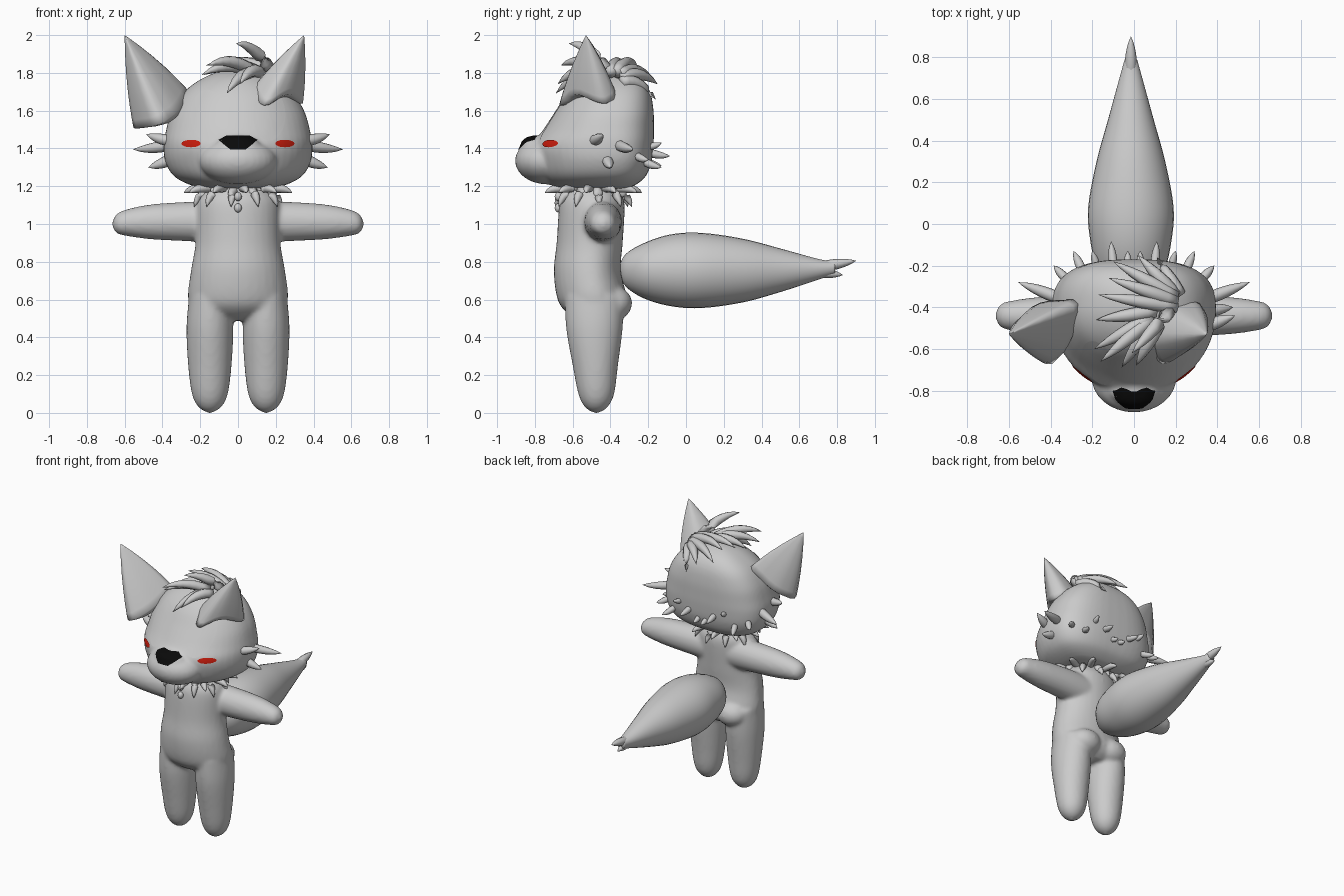
import bpy, bmesh, math
from mathutils import Vector
from mathutils.bvhtree import BVHTree

old = bpy.data.objects.get("Cube")
if old:
    bpy.data.objects.remove(old)


def material(name, rgb):
    m = bpy.data.materials.new(name)
    m.use_nodes = True
    m.diffuse_color = (*rgb, 1)
    m.node_tree.nodes["Principled BSDF"].inputs["Base Color"].default_value = (*rgb, 1)
    return m


FUR = material("grey fur", (0.6, 0.6, 0.6))
BLACK = material("nose black", (0.003, 0.003, 0.003))
RED = material("blush red", (0.6, 0.012, 0.004))


def finish(name, bm, mat, voxel=0, smooth=6):
    bmesh.ops.recalc_face_normals(bm, faces=bm.faces)
    me = bpy.data.meshes.new(name)
    bm.to_mesh(me)
    bm.free()
    me.materials.append(mat)
    for p in me.polygons:
        p.use_smooth = True
    ob = bpy.data.objects.new(name, me)
    bpy.context.collection.objects.link(ob)
    if voxel:  # melt overlapping volumes into one soft skin
        r = ob.modifiers.new("Blend", "REMESH")
        r.mode, r.voxel_size, r.use_smooth_shade = "VOXEL", voxel, True
        s = ob.modifiers.new("Soften", "SMOOTH")
        s.factor, s.iterations = 0.5, smooth
    return ob


def skin(bm, loops):
    rows = [[bm.verts.new(p) for p in loop] for loop in loops]
    n = len(rows[0])
    for a, b in zip(rows, rows[1:]):
        for i in range(n):
            j = (i + 1) % n
            bm.faces.new((a[i], a[j], b[j], b[i]))
    bm.faces.new(rows[0][::-1])
    bm.faces.new(rows[-1])


def curve(keys, steps=5):
    """Catmull-Rom interpolation of tuples."""
    ks = [Vector(k) for k in keys]
    ks = [ks[0]] + ks + [ks[-1]]
    out = []
    for a, b, c, d in zip(ks, ks[1:], ks[2:], ks[3:]):
        for s in range(steps):
            t = s / steps
            out.append(b + (c - a) * (t / 2) + (a * 2 - b * 5 + c * 4 - d) * (t * t / 2)
                       + (b * 3 - a - c * 3 + d) * (t ** 3 / 2))
    return out + [ks[-1]]


def loft(bm, keys, place, n=32, back_power=2):
    """Each key is (position, half width, low edge, high edge, middle)."""
    loops = []
    for h, w, lo, hi, mid in curve(keys):
        loop = []
        for i in range(n):
            a = 2 * math.pi * i / n
            c, s = math.cos(a), math.sin(a)
            e = 2 / back_power if s > 0 else 1
            x = math.copysign(abs(c) ** e, c) * max(w, 0.002)
            r = (hi - mid) if s > 0 else (mid - lo)
            loop.append(place(x, mid + math.copysign(abs(s) ** e, s) * max(r, 0.002), h))
        loops.append(loop)
    skin(bm, loops)


def ball(bm, centre, radii):
    made = bmesh.ops.create_uvsphere(bm, u_segments=32, v_segments=20, radius=1)
    for v in made["verts"]:
        v.co = Vector(c + r * k for c, r, k in zip(centre, radii, v.co))


def spike(bm, base, tip, radius, lift=(0, 0, 0)):
    """Curved tapering lock of fur."""
    a, c = Vector(base), Vector(tip)
    b = (a + c) / 2 + Vector(lift)
    loops = []
    for k in range(8):
        t = k / 7
        p = a * (1 - t) ** 2 + b * 2 * t * (1 - t) + c * t * t
        d = ((b - a) * (1 - t) + (c - b) * t).normalized()
        u = d.orthogonal().normalized()
        v = d.cross(u)
        r = radius * (0.75 + 1.2 * t) * (1 - t) ** 0.9 + 0.0006
        loops.append([p + (u * math.cos(q) + v * math.sin(q)) * r
                      for q in (math.pi * i / 4 for i in range(8))])
    skin(bm, loops)


# Body: torso, seat, legs and arms blended together
bm = bmesh.new()
loft(bm, [(0.49, 0.12, -0.56, -0.38, -0.47), (0.53, 0.22, -0.63, -0.33, -0.47),
          (0.6, 0.265, -0.68, -0.31, -0.48), (0.75, 0.25, -0.70, -0.345, -0.5),
          (0.9, 0.225, -0.685, -0.335, -0.5), (1.1, 0.22, -0.67, -0.325, -0.49),
          (1.17, 0.18, -0.64, -0.35, -0.49), (1.23, 0.13, -0.6, -0.38, -0.49)],
     lambda x, y, z: (x, y, z))
for s in (-1, 1):
    loft(bm, [(0, 0.01, -0.49, -0.46, -0.475), (0.03, 0.06, -0.535, -0.415, -0.475),
              (0.1, 0.095, -0.57, -0.38, -0.475), (0.25, 0.115, -0.6, -0.36, -0.475),
              (0.45, 0.124, -0.635, -0.335, -0.48), (0.62, 0.11, -0.64, -0.33, -0.48)],
         lambda x, y, z: (s * 0.149 + x, y, z))
    ball(bm, (s * 0.11, -0.385, 0.58), (0.115, 0.1, 0.09))
    loft(bm, [(0.1, 0.1, 0.9, 1.12, 1.01), (0.25, 0.1, 0.908, 1.118, 1.012),
              (0.45, 0.09, 0.918, 1.105, 1.01), (0.58, 0.073, 0.935, 1.08, 1.005),
              (0.64, 0.055, 0.95, 1.055, 1.0), (0.665, 0.012, 0.985, 1.015, 1.0)],
         lambda y, z, x: (s * x, y - 0.44, z))
finish("body", bm, FUR, 0.013)

# Tail with a forked tip
bm = bmesh.new()
loft(bm, [(-0.355, 0.01, 0.75, 0.77, 0.76), (-0.32, 0.08, 0.67, 0.84, 0.76),
          (-0.22, 0.16, 0.605, 0.9, 0.76), (-0.08, 0.195, 0.565, 0.945, 0.76),
          (0.08, 0.205, 0.555, 0.953, 0.76), (0.3, 0.165, 0.585, 0.922, 0.76),
          (0.5, 0.11, 0.64, 0.87, 0.76), (0.7, 0.055, 0.705, 0.815, 0.765),
          (0.79, 0.03, 0.735, 0.8, 0.77)],
     lambda x, z, y: (x - 0.015, y, z))
spike(bm, (-0.015, 0.72, 0.775), (-0.015, 0.9, 0.805), 0.035)
spike(bm, (-0.015, 0.7, 0.745), (-0.015, 0.83, 0.73), 0.032)
finish("tail", bm, FUR)

# Head and muzzle
bm = bmesh.new()
loft(bm, [(1.185, 0.1, -0.58, -0.34, -0.42), (1.2, 0.23, -0.7, -0.28, -0.42),
          (1.25, 0.335, -0.77, -0.215, -0.42), (1.33, 0.385, -0.8, -0.182, -0.42),
          (1.42, 0.394, -0.81, -0.172, -0.42), (1.5, 0.38, -0.755, -0.17, -0.42),
          (1.6, 0.35, -0.69, -0.172, -0.41), (1.7, 0.285, -0.625, -0.19, -0.4),
          (1.77, 0.19, -0.55, -0.235, -0.39), (1.81, 0.09, -0.46, -0.31, -0.38),
          (1.82, 0.01, -0.39, -0.37, -0.38)],
     lambda x, y, z: (x, y, z), 48, 2.8)
ball(bm, (0, -0.735, 1.335), (0.205, 0.17, 0.125))
ball(bm, (0, -0.795, 1.415), (0.12, 0.078, 0.05))
head = finish("head", bm, FUR, 0.012, 5)
bpy.context.view_layer.update()
tree = BVHTree.FromObject(head, bpy.context.evaluated_depsgraph_get())


def plate(name, outline, mat, lift):
    """Thin patch laid over the face, following its curve."""
    bm = bmesh.new()
    mid = sum((Vector(p) for p in outline), Vector((0, 0))) / len(outline)
    loops = []
    for k in (0.02, 0.25, 0.5, 0.75, 1):
        loop = []
        for p in outline:
            q = mid + (Vector(p) - mid) * k
            hit, normal, _, _ = tree.ray_cast(Vector((q.x, -2, q.y)), Vector((0, 1, 0)))
            loop.append(hit + normal * lift)
        loops.append(loop)
    skin(bm, loops)
    bm.faces.ensure_lookup_table()
    bmesh.ops.delete(bm, geom=[bm.faces[-1]], context="FACES_ONLY")
    ob = finish(name, bm, mat)
    if ob.data.polygons[0].normal.y > 0:
        ob.data.flip_normals()


def ellipse(x, z, rx, rz, n=32):
    return [(x + rx * math.cos(2 * math.pi * i / n), z + rz * math.sin(2 * math.pi * i / n))
            for i in range(n)]


# Eyes, blush marks and nose
for s, side in ((1, "left"), (-1, "right")):
    plate(side + "_eye", ellipse(s * 0.165, 1.575, 0.085, 0.135), FUR, 0.002)
    plate(side + "_blush", ellipse(s * 0.245, 1.425, 0.05, 0.019), RED, 0.005)
corners = [(-0.06, 1.464), (0.06, 1.464), (0.1, 1.442), (0.04, 1.392), (-0.04, 1.392), (-0.1, 1.442)]
nose = [Vector(a).lerp(Vector(b), t / 5) for a, b in zip(corners, corners[1:] + corners[:1])
        for t in range(5)]
plate("nose", nose, BLACK, 0.005)


def ear(name, tip, base, sink):
    """Pointed ear with a rounded base loop and a domed underside."""
    tip, pts = Vector(tip), [Vector(p) for p in base]
    n = len(pts)
    ring = []
    for i in range(n):
        a, b, c = pts[i - 1], pts[i], pts[(i + 1) % n]
        for t in (0, 0.25, 0.5, 0.75):
            p, q = (a + b) / 2, (b + c) / 2
            ctrl = b + (b - (p + q) / 2) * 0.35
            ring.append(p * (1 - t) ** 2 + ctrl * 2 * t * (1 - t) + q * t * t)
    mid = sum(ring, Vector()) / len(ring)
    bm = bmesh.new()
    loops = [[mid + Vector(sink) * (1 - k * k) + (p - mid) * k for p in ring]
             for k in (0.05, 0.5, 0.85)]
    for t in (0, 0.1, 0.25, 0.4, 0.6, 0.8, 0.92, 0.995):
        size = 1 - t + 0.3 * t * (1 - t)
        loops.append([mid.lerp(tip, t) + (p - mid) * size for p in ring])
    skin(bm, loops)
    finish(name, bm, FUR)


ear("right_ear", (-0.6, -0.53, 2.0),
    [(-0.24, -0.36, 1.73), (-0.31, -0.59, 1.6), (-0.42, -0.7, 1.52), (-0.575, -0.48, 1.5),
     (-0.46, -0.37, 1.58)], (0.05, 0, -0.03))
ear("left_ear", (0.35, -0.53, 2.0),
    [(0.07, -0.56, 1.73), (0.13, -0.69, 1.61), (0.27, -0.6, 1.7), (0.355, -0.44, 1.63),
     (0.3, -0.36, 1.67), (0.16, -0.4, 1.76)], (-0.02, 0.05, -0.03))

# Swept hair tuft: base, tip
bm = bmesh.new()
for base, tip in [((0.17, -0.42, 1.82), (-0.01, -0.62, 1.955)), ((0.2, -0.4, 1.8), (-0.17, -0.34, 1.84)),
                  ((0.2, -0.37, 1.8), (-0.12, -0.26, 1.84)), ((0.2, -0.35, 1.79), (-0.1, -0.18, 1.77)),
                  ((0.2, -0.34, 1.77), (0.02, -0.15, 1.74)), ((0.22, -0.34, 1.75), (0.11, -0.16, 1.66)),
                  ((0.08, -0.45, 1.81), (-0.19, -0.6, 1.79)), ((0.08, -0.46, 1.81), (-0.16, -0.66, 1.84)),
                  ((0.09, -0.47, 1.8), (-0.06, -0.69, 1.69)), ((0.12, -0.48, 1.8), (0.01, -0.68, 1.74)),
                  ((0.1, -0.42, 1.81), (-0.18, -0.46, 1.79))]:
    spike(bm, base, tip, 0.04, (0, 0, 0.07))
finish("hair_tuft", bm, FUR)

# Cheek and nape fur
bm = bmesh.new()
for s in (-1, 1):
    for base, tip, r in [((0.35, -0.49, 1.44), (0.485, -0.44, 1.475), 0.036),
                         ((0.35, -0.36, 1.42), (0.555, -0.28, 1.395), 0.036),
                         ((0.34, -0.42, 1.35), (0.475, -0.4, 1.3), 0.036),
                         ((0.33, -0.26, 1.36), (0.385, -0.2, 1.34), 0.026),
                         ((0.25, -0.22, 1.33), (0.29, -0.13, 1.3), 0.026),
                         ((0.1, -0.2, 1.38), (0.11, -0.085, 1.36), 0.026),
                         ((0.18, -0.2, 1.41), (0.2, -0.13, 1.43), 0.022),
                         ((0.03, -0.2, 1.33), (0.03, -0.13, 1.31), 0.022)]:
        spike(bm, (s * base[0], *base[1:]), (s * tip[0], *tip[1:]), r, (0, 0, -0.01))
finish("cheek_fur", bm, FUR)

# Ruff of fur round the neck, long and short locks alternating
bm = bmesh.new()
for i in range(20):
    a = 2 * math.pi * (i + 0.5) / 20
    c, s = math.cos(a), math.sin(a)
    out, z = (0.29, 1.165) if i % 2 else (0.235, 1.09)
    spike(bm, (0.14 * c, -0.49 + 0.11 * s, 1.19), (out * c, -0.49 + (out - 0.03) * s, z),
          0.03, (0.03 * c, 0.03 * s, 0.02))
for z in (1.145, 1.085):
    ball(bm, (0, -0.675, z), (0.02, 0.02, 0.024))
finish("neck_ruff", bm, FUR)
